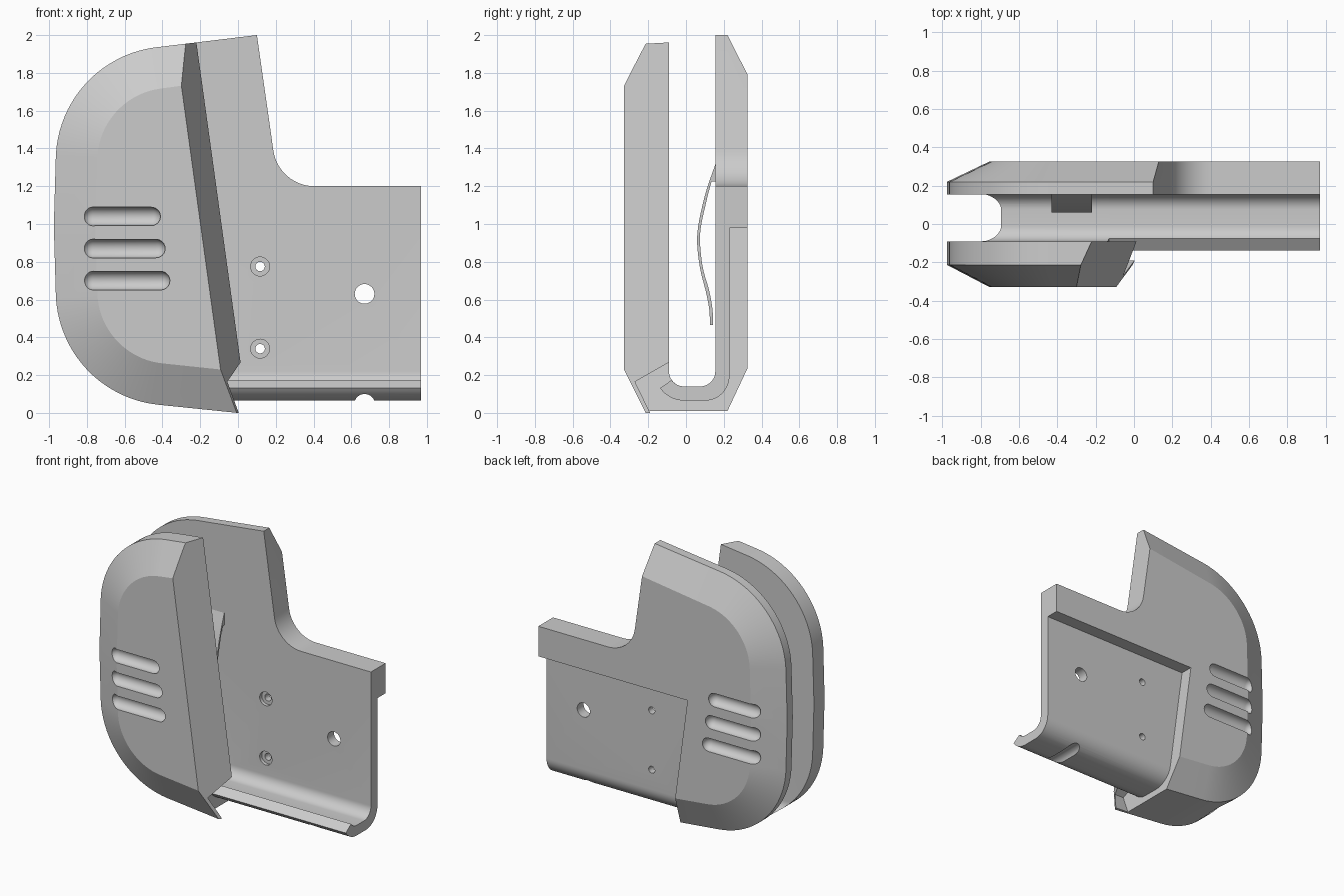
import bpy, bmesh, math
from mathutils import Vector

if "Cube" in bpy.data.objects:
    bpy.data.objects.remove(bpy.data.objects["Cube"])


def loft(name, rings):
    """Closed solid through matching rings of 3D points."""
    bm = bmesh.new()
    vs = [[bm.verts.new(p) for p in r] for r in rings]
    n = len(rings[0])
    for a, b in zip(vs, vs[1:]):
        for i in range(n):
            j = (i + 1) % n
            bm.faces.new((a[i], a[j], b[j], b[i]))
    bm.faces.new(vs[0])
    bm.faces.new(vs[-1][::-1])
    bmesh.ops.recalc_face_normals(bm, faces=bm.faces)
    me = bpy.data.meshes.new(name)
    bm.to_mesh(me)
    bm.free()
    ob = bpy.data.objects.new(name, me)
    bpy.context.collection.objects.link(ob)
    return ob


def arc(cx, cy, r, a0, a1, n=12):
    return [(cx + r * math.cos(math.radians(a0 + (a1 - a0) * i / n)),
             cy + r * math.sin(math.radians(a0 + (a1 - a0) * i / n))) for i in range(n + 1)]


def prism_x(name, yz, x0, x1):
    """Extrude a YZ profile along x; ends are functions of (y, z)."""
    return loft(name, [[(f(y, z), y, z) for y, z in yz] for f in (x0, x1)])


def lathe_y(name, x, z, stations, n=32):
    """Round pin along y with (y, radius) stations."""
    return loft(name, [[(px, y, pz) for px, pz in arc(x, z, r, 0, 360 - 360 / n, n - 1)]
                       for y, r in stations])


def cut(ob, cutters):
    bpy.context.view_layer.objects.active = ob
    for c in cutters:
        c.hide_render = True
        m = ob.modifiers.new("cut", 'BOOLEAN')
        m.operation, m.solver, m.object = 'DIFFERENCE', 'EXACT', c
        bpy.ops.object.modifier_apply(modifier=m.name)
        bpy.data.objects.remove(c)


def smooth(ob, angle=20):
    bpy.ops.object.select_all(action='DESELECT')
    ob.select_set(True)
    bpy.context.view_layer.objects.active = ob
    bpy.ops.object.shade_smooth_by_angle(angle=math.radians(angle))


def outline(inset):
    """Shell outline in XZ, with the rounded left side moved inward by inset."""
    r, k = 0.605 - inset, inset / 0.22
    pts = [(0.1 + 0.029 * k, 2.0 - 0.208 * k)]
    pts += arc(-0.36, 1.335, r, 98, 177, 20)
    pts += [(-0.975 + inset, 0.99)]
    pts += arc(-0.36, 0.645, r, 183, 264, 20)
    pts += [(0.97, -0.10 + 0.218 * k), (0.97, 1.2)]
    return pts + arc(0.405, 1.42, 0.22, 270, 188, 14)


# plane where the tray meets the shell, and the oblique front edge plane
seam = lambda y, z: -0.24 - 0.135 * (z - 0.98)
facet = lambda y, z: -0.22 - 0.138 * (z - 1.96) + 0.467 * (y + 0.09)
right = lambda y, z: 0.97
far_r = lambda y, z: 1.5
far_l = lambda y, z: -1.5

# shell: chamfered block
shell = loft("shell", [[(x, y, z) for x, z in outline(i)]
                       for y, i in ((-0.328, 0.22), (-0.213, 0), (0.22, 0), (0.325, 0.22))])

# shell cutters: slot, open front side, tray recess
slot = prism_x("slot_cutter", [(-0.09, 2.5)] + arc(-0.01, 0.22, 0.08, 180, 270)
               + arc(0.075, 0.22, 0.08, 270, 360) + [(0.155, 2.5)], far_l, far_r)
front = prism_x("front_cutter", [(-0.6, -0.5), (-0.05, -0.5), (-0.05, 2.5), (-0.6, 2.5)],
                facet, far_r)
recess = prism_x("recess_cutter", [(0.4, 0.98), (0.1, 0.98), (0.0, 0.319), (-0.27, 0.165),
                                   (-0.19, 0.0), (-0.19, -0.3), (0.4, -0.3)], seam, far_r)

# grip groove cutters on both faces
grooves = []
for side in (-1, 1):
    for z, x1 in ((1.04, -0.41), (0.87, -0.385), (0.70, -0.36)):
        x0, r = -0.82, 0.05
        prof = [(x0 + r - r * math.cos(math.radians(a)), r * math.sin(math.radians(a)))
                for a in range(6, 91, 14)]
        prof += [(x1 - r + r * math.cos(math.radians(a)), r * math.sin(math.radians(a)))
                 for a in range(90, 5, -14)]
        grooves.append(loft("groove_cutter", [[(x, side * 0.32 + p, z + q)
                                               for p, q in arc(0, 0, rr, 0, 345, 23)]
                                              for x, rr in prof]))
cut(shell, [slot, front, recess] + grooves)
smooth(shell)

# tray: thin back panel curling into a hooked floor
tray = prism_x("tray", [(0.23, 0.98)] + arc(0.1, 0.195, 0.13, 0, -90)
               + arc(-0.01, 0.22, 0.155, 270, 215, 8) + arc(-0.01, 0.22, 0.08, 215, 270, 8)
               + arc(0.075, 0.22, 0.08, 270, 360) + [(0.155, 0.98)], seam, right)
cutters = [lathe_y("hole_cutter", 0.67, 0.63, ((0.1, 0.052), (0.3, 0.052))),
           lathe_y("notch_cutter", 0.67, 0.045, ((-0.4, 0.055), (0.4, 0.055)))]
for z in (0.775, 0.34):
    cutters.append(lathe_y("screw_cutter", 0.117, z,
                           ((0.1, 0.05), (0.18, 0.05), (0.18, 0.025), (0.3, 0.025))))
cut(tray, cutters)
smooth(tray)


def curve(pts, n=5):
    """Smooth path through the points."""
    p = [Vector(q) for q in [pts[0]] + pts + [pts[-1]]]
    out = []
    for a, b, c, d in zip(p, p[1:], p[2:], p[3:]):
        for t in (i / n for i in range(n)):
            v = 0.5 * (2 * b + (c - a) * t + (2 * a - 5 * b + 4 * c - d) * t * t
                       + (3 * b - a - 3 * c + d) * t ** 3)
            out.append(tuple(v))
    return out + [pts[-1]]


# spring clip: bowed strip on the inner back wall
outer = curve([(0.155, 1.315), (0.10, 1.15), (0.06, 0.95), (0.072, 0.78),
               (0.108, 0.63), (0.124, 0.54), (0.126, 0.465)])
inner = curve([(0.143, 0.465), (0.14, 0.55), (0.122, 0.65), (0.087, 0.78),
               (0.075, 0.95), (0.108, 1.12), (0.135, 1.225)]) + [(0.156, 1.225)]
clip = prism_x("spring_clip", outer + inner, lambda y, z: -0.43, lambda y, z: -0.22)
smooth(clip, 30)
